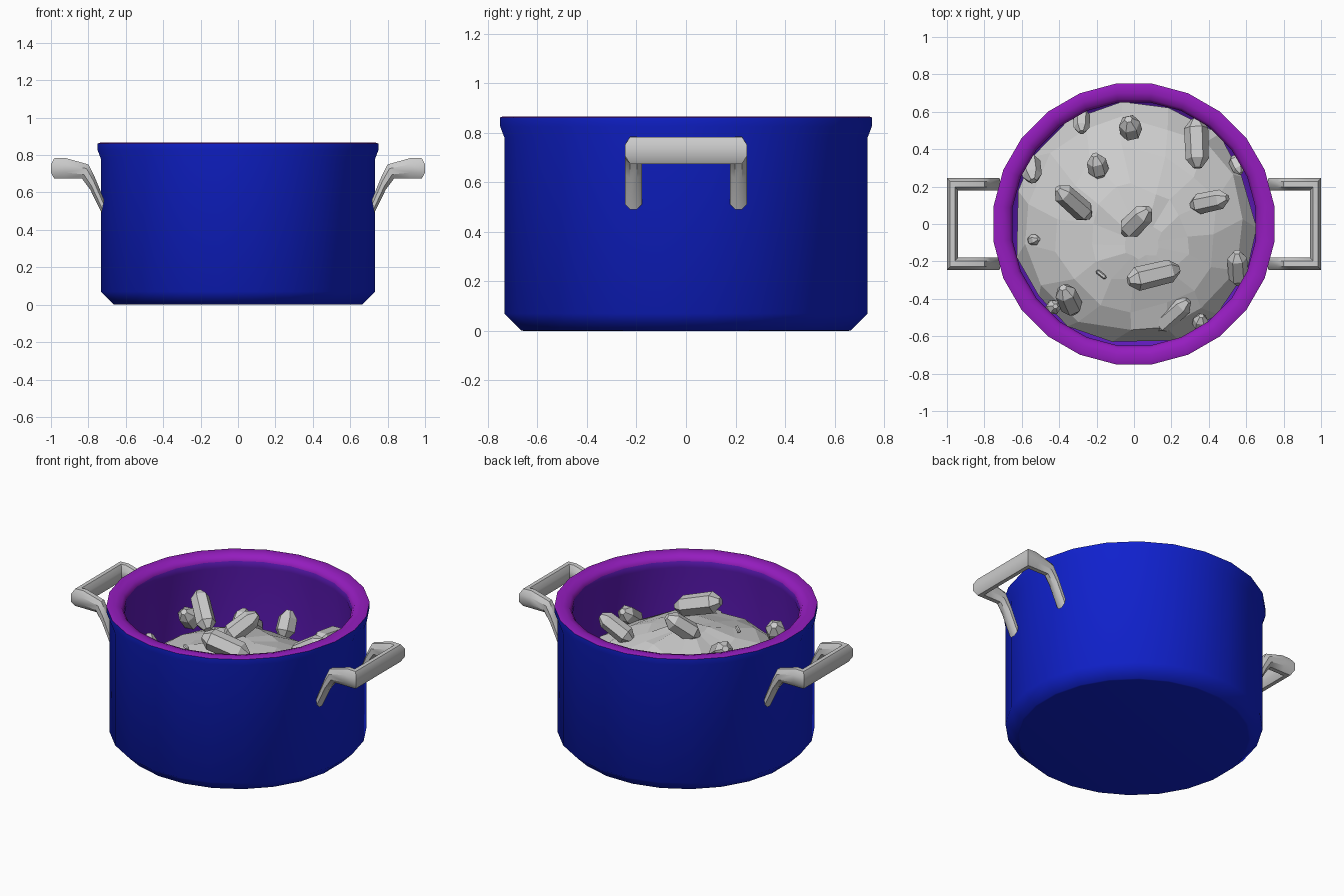
import bpy, bmesh, math, random
from mathutils import Vector

if "Cube" in bpy.data.objects:
    bpy.data.objects.remove(bpy.data.objects["Cube"])

random.seed(4)
TAU = 2 * math.pi


def material(name, rgb):
    m = bpy.data.materials.new(name)
    m.diffuse_color = (*rgb, 1)
    m.use_nodes = True
    m.node_tree.nodes["Principled BSDF"].inputs["Base Color"].default_value = m.diffuse_color
    return m


def loft(name, rings, mats=(), band_mats=None, smooth=None):
    """Skin a list of equal-length vertex rings and cap both ends."""
    bm = bmesh.new()
    loops = [[bm.verts.new(p) for p in ring] for ring in rings]
    n = len(loops[0])
    for k, (a, b) in enumerate(zip(loops, loops[1:])):
        for i in range(n):
            j = (i + 1) % n
            f = bm.faces.new((a[i], a[j], b[j], b[i]))
            if band_mats:
                f.material_index = band_mats[k]
    bm.faces.new(loops[0][::-1])
    last = bm.faces.new(loops[-1])
    if band_mats:
        last.material_index = band_mats[-1]
    bmesh.ops.recalc_face_normals(bm, faces=bm.faces)
    me = bpy.data.meshes.new(name)
    bm.to_mesh(me)
    bm.free()
    for m in mats:
        me.materials.append(m)
    ob = bpy.data.objects.new(name, me)
    bpy.context.collection.objects.link(ob)
    if smooth:
        bpy.ops.object.select_all(action='DESELECT')
        ob.select_set(True)
        bpy.context.view_layer.objects.active = ob
        bpy.ops.object.shade_smooth_by_angle(angle=math.radians(smooth))
    return ob


# Pot: 24-sided profile, blue outside, purple rim and inside
blue = material("pot_blue", (0.005, 0.015, 0.62))
rim = material("rim_purple", (0.30, 0.012, 0.52))
inner = material("inner_purple", (0.11, 0.01, 0.48))
profile = [(.655, 0), (.665, .002), (.733, .07), (.733, .78), (.75, .825), (.75, .862),
           (.738, .866), (.70, .866), (.665, .855), (.65, .83),
           (.65, .79), (.66, .74), (.66, .12), (.60, .07)]
bands = [0, 0, 0, 0, 0, 1, 1, 1, 1, 2, 2, 2, 2]
k = 1 / math.cos(TAU / 48)
pot_rings = [[(r * k * math.cos((i + .5) * TAU / 24), r * k * math.sin((i + .5) * TAU / 24), z)
              for i in range(24)] for r, z in profile]
loft("pot", pot_rings, (blue, rim, inner), bands, smooth=50)

# Handles: eight-sided section swept up one leg, along the bar and down the other
# upper point (x, z), lower point (x, z), section half-width (x, y)
leg = [((.715, .56), (.729, .49), (0, .034)),
       ((.765, .68), (.79, .615), (0, .034)),
       ((.80, .75), (.834, .674), (0, .034)),
       ((.925, .785), (.92, .674), (0, .034)),
       ((.97, .783), (.97, .674), (.03, .034))]


def handle_ring(sec, sx, sy):
    (tx, tz), (bx, bz), (ux, uy) = sec
    ring = []
    for i in range(8):
        a = (i + .5) * TAU / 8
        c, s = (f(a) / math.cos(TAU / 16) for f in (math.cos, math.sin))
        ring.append((sx * ((tx + bx) / 2 + c * ux + s * (tx - bx) / 2),
                     sy * (.212 + c * uy),
                     (tz + bz) / 2 + s * (tz - bz) / 2))
    return ring


for side, sx in (("left", -1), ("right", 1)):
    rings = [handle_ring(s, sx, 1) for s in leg] + [handle_ring(s, sx, -1) for s in leg[::-1]]
    loft(side + "_handle", rings, smooth=35)

# Rough faceted mound filling the pot
peak = Vector((.05, -.10))
mound_rings = []
for t in (.14, .4, .66, .87, 1.0):
    ring = []
    for i in range(15):
        a = (i + random.uniform(-.2, .2)) * TAU / 15
        edge = Vector((math.cos(a), math.sin(a))) * random.uniform(.64, .672)
        p = peak.lerp(edge, min(1, t + random.uniform(-.04, .04)))
        z = .67 - .55 * (p - peak).length_squared + random.uniform(-.012, .012)
        ring.append((p.x, p.y, z - (.05 if t == 1 else 0)))
    mound_rings.append(ring)
mound_rings.append([(.6 * math.cos(i * TAU / 15), .6 * math.sin(i * TAU / 15), .10) for i in range(15)])
loft("mound", mound_rings)

# Crystals: hexagonal prisms with tapered ends (base, tip, radius)
crystals = [
    ((-.05, -.05, .65), (.08, .08, .79), .06),
    ((-.03, -.305, .77), (.24, -.24, .69), .065),
    ((.33, .56, .54), (.34, .30, .59), .065),
    ((.31, .10, .59), (.50, .14, .71), .055),
    ((-.01, .47, .46), (-.03, .56, .60), .06),
    ((-.18, .25, .54), (-.21, .37, .63), .055),
    ((-.24, .04, .62), (-.41, .19, .76), .058),
    ((-.56, .36, .45), (-.54, .23, .58), .055),
    ((-.28, .61, .40), (-.28, .49, .50), .045),
    ((-.32, -.47, .54), (-.38, -.34, .70), .06),
    ((.12, -.56, .50), (.29, -.41, .60), .055),
    ((.56, -.32, .48), (.55, -.15, .61), .055),
    ((.35, -.56, .48), (.36, -.49, .56), .042),
    ((-.56, -.09, .44), (-.51, -.08, .50), .03),
    ((-.20, -.25, .64), (-.15, -.29, .65), .012),
    ((.53, .36, .42), (.57, .27, .48), .035),
    ((-.44, -.45, .42), (-.42, -.44, .52), .04),
]
for n, (base, tip, r) in enumerate(crystals, 1):
    base, tip = Vector(base), Vector(tip)
    axis = tip - base
    q = axis.to_track_quat('Z', 'Y')
    taper = min(.3, .75 * r / axis.length)
    rings = []
    for t, s in ((0, .4), (taper, 1), (1 - taper, .95), (1, .35)):
        rings.append([base + axis * t + q @ Vector((r * s * math.cos(i * TAU / 6),
                                                    r * s * math.sin(i * TAU / 6), 0))
                      for i in range(6)])
    loft("crystal_%02d" % n, rings)
